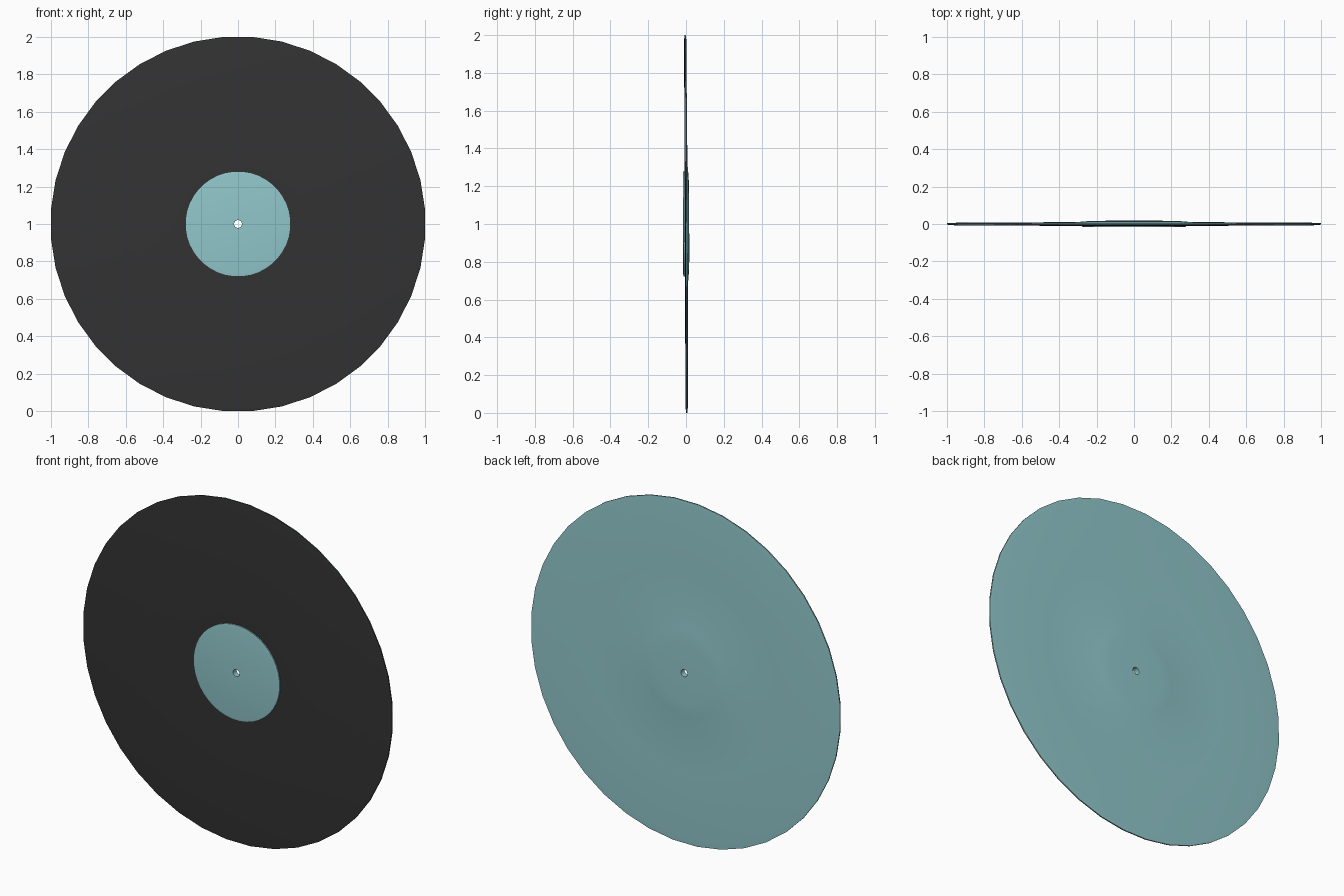
import bpy, bmesh, math

if "Cube" in bpy.data.objects:
    bpy.data.objects.remove(bpy.data.objects["Cube"])


def material(name, rgb):
    m = bpy.data.materials.new(name)
    m.diffuse_color = (*rgb, 1)
    m.use_nodes = True
    m.node_tree.nodes["Principled BSDF"].inputs["Base Color"].default_value = m.diffuse_color
    return m


black = material("charcoal black", (0.033, 0.033, 0.033))
teal = material("pale teal", (0.285, 0.575, 0.6))
HOLE = 0.022
RIM = 1 / math.cos(math.radians(4.5))   # flats of the outline land on 1


def lathe(name, profile, mat, sides=40, closed=False):
    """Spin (radius, y) points about the y axis through z = 1."""
    bm = bmesh.new()
    rings = []
    for r, y in profile:
        ring = []
        for i in range(sides):
            a = 2 * math.pi * (i + 0.5) / sides
            x, z = r * math.cos(a), r * math.sin(a)
            ring.append(bm.verts.new((x, y - 0.004 * z, 1 + z)))  # slight lean
        rings.append(ring)
    pairs = list(zip(rings, rings[1:]))
    if closed:
        pairs.append((rings[-1], rings[0]))
    for a, b in pairs:
        for i in range(sides):
            j = (i + 1) % sides
            bm.faces.new((a[i], a[j], b[j], b[i]))
    bmesh.ops.recalc_face_normals(bm, faces=bm.faces)
    me = bpy.data.meshes.new(name)
    bm.to_mesh(me)
    bm.free()
    me.materials.append(mat)
    ob = bpy.data.objects.new(name, me)
    bpy.context.collection.objects.link(ob)
    bpy.context.view_layer.objects.active = ob
    ob.select_set(True)
    bpy.ops.object.shade_smooth_by_angle(angle=math.radians(35))
    ob.select_set(False)
    return ob


# Dark front face with grooved area and half of the rim
lathe("front_disc", [(HOLE, 0), (HOLE, -0.007), (0.3, -0.007), (0.98, -0.006),
                     (RIM, -0.003), (RIM, 0)], black, closed=True)

# Pale back shell, gently raised around the middle
lathe("back_disc", [(HOLE, 0), (HOLE, 0.017), (0.18, 0.017), (0.25, 0.015),
                    (0.32, 0.009), (0.6, 0.007), (0.97, 0.006),
                    (RIM, 0.004), (RIM, 0)], teal, closed=True)

# Raised round centre label, and lining of the spindle hole
lathe("centre_label", [(HOLE, -0.007), (HOLE, -0.016), (0.265, -0.016),
                       (0.28, -0.014), (0.28, -0.007)], teal, closed=True)
lathe("spindle_hole_lining", [(HOLE - 0.001, -0.016), (HOLE - 0.001, 0.017),
                              (HOLE, 0.017), (HOLE, -0.016)], teal, closed=True)
